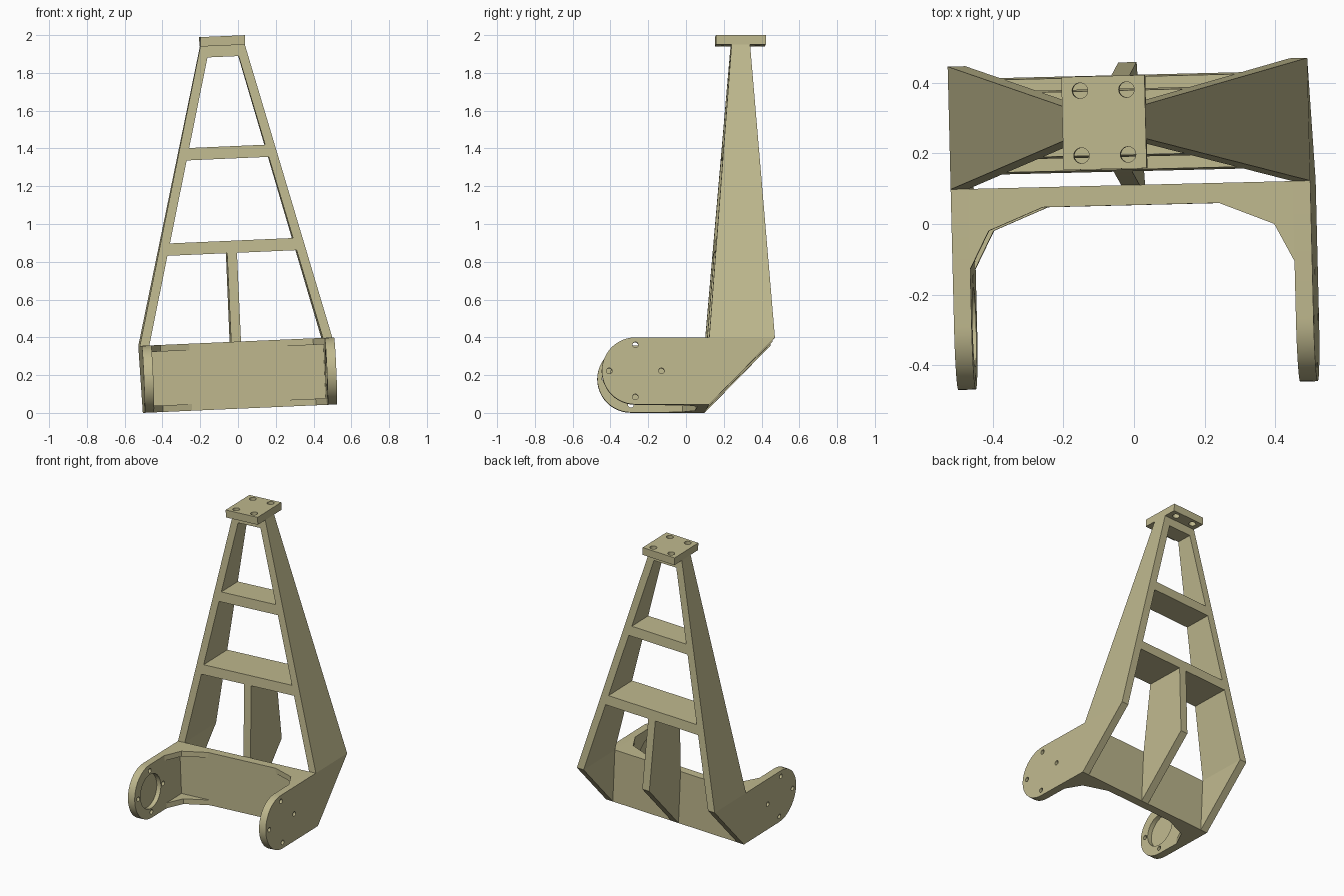
import bpy, bmesh
from math import radians, sin, cos, pi
from mathutils import Matrix

if "Cube" in bpy.data.objects:
    bpy.data.objects.remove(bpy.data.objects["Cube"])

H = 0.355            # height of the base
TOP = 1.924          # underside of the top plate
W, T = 0.51, 0.05    # half width, side panel thickness
WALL = 0.107         # back plane of the base wall
ARM_Y, ARM_R = -0.284, H / 2

# whole model leans slightly
LEAN = (Matrix.Translation((0.008, 0.0035, 0.0225))
        @ Matrix.Rotation(radians(-2.5), 4, 'Y')
        @ Matrix.Rotation(radians(1.4), 4, 'Z'))

paint = bpy.data.materials.new("khaki_paint")
paint.diffuse_color = (0.52, 0.48, 0.27, 1)
paint.use_nodes = True
paint.node_tree.nodes["Principled BSDF"].inputs["Base Color"].default_value = paint.diffuse_color


def rise(z):
    return max(0.0, (z - H) / (TOP - H))


def front_y(z):
    return WALL + rise(z) * (0.235 - WALL)


def back_y(z):
    return 0.455 + rise(z) * (0.333 - 0.455)


def lean_in(z):
    return rise(z) * (W - 0.118)


def solid(name, lower, upper, split=None):
    """Closed solid between two matching point loops."""
    bm = bmesh.new()
    a = [bm.verts.new(p) for p in lower]
    b = [bm.verts.new(p) for p in upper]
    n = len(a)
    bm.faces.new(a[::-1])
    bm.faces.new(b)
    for i in range(n):
        j = (i + 1) % n
        bm.faces.new((a[i], a[j], b[j], b[i]))
    if split:
        for loop in (a, b):
            bmesh.ops.connect_verts(bm, verts=[loop[k] for k in split])
    bmesh.ops.recalc_face_normals(bm, faces=bm.faces)
    return finish(name, bm)


def finish(name, bm):
    me = bpy.data.meshes.new(name)
    bm.to_mesh(me)
    bm.free()
    ob = bpy.data.objects.new(name, me)
    bpy.context.collection.objects.link(ob)
    me.materials.append(paint)
    return ob


def slab(name, pts, z0, z1):
    return solid(name, [(x, y, z0) for x, y in pts], [(x, y, z1) for x, y in pts])


def box(name, x0, x1, y0, y1, z0, z1):
    return slab(name, [(x0, y0), (x1, y0), (x1, y1), (x0, y1)], z0, z1)


def drill(ob, holes, axis):
    """Cut cylinders (centre, radius, length) along an axis."""
    bm = bmesh.new()
    turn = Matrix.Rotation(pi / 2, 4, 'Y') if axis == 'X' else Matrix()
    for c, r, length in holes:
        bmesh.ops.create_cone(bm, cap_ends=True, segments=40, radius1=r, radius2=r,
                              depth=length, matrix=Matrix.Translation(c) @ turn)
    cutter = finish("hole_cutter", bm)
    cutter.hide_render = True
    mod = ob.modifiers.new("holes", 'BOOLEAN')
    mod.operation, mod.solver, mod.object = 'DIFFERENCE', 'EXACT', cutter
    bpy.context.view_layer.objects.active = ob
    bpy.ops.object.modifier_apply(modifier=mod.name)
    bpy.data.objects.remove(cutter)


parts = []

# side panels: rounded arm, wedge foot and leaning leg in one piece
profile = [(WALL, 0), (0.455, H), (back_y(TOP), TOP), (front_y(TOP), TOP), (WALL, H)]
for i in range(25):
    t = pi / 2 + pi * i / 24
    profile.append((ARM_Y + ARM_R * cos(t), ARM_R + ARM_R * sin(t)))
for side, s in (("left", -1), ("right", 1)):
    inner, outer = ([(s * (x - lean_in(z)), y, z) for y, z in profile] for x in (W - T, W))
    panel = solid(side + "_side_panel", inner, outer, split=(1, 4))
    # bearing recess on the inner face and four bolt holes
    holes = [((s * (W - T), ARM_Y, ARM_R), 0.113, 0.06)]
    for k in range(4):
        a = k * pi / 2
        holes.append(((s * (W - T / 2), ARM_Y + 0.138 * cos(a), ARM_R + 0.138 * sin(a)), 0.015, 0.2))
    drill(panel, holes, 'X')
    parts.append(panel)

    # thin corner gussets at the top and bottom of the base
    corner = [(s * x, y) for x, y in ((W - T, -0.12), (0.405, -0.013), (0.25, 0.05), (W - T, 0.05))]
    parts.append(slab(side + "_lower_gusset", corner, 0, 0.035))
    parts.append(slab(side + "_upper_gusset", corner, H - 0.035, H))

# base wall between the arms
parts.append(box("base_wall", -W + T, W - T, 0.05, WALL, 0, H))

# cross bars following the taper of the legs
for name, z0, z1 in (("lower_crossbar", 0.825, 0.89), ("upper_crossbar", 1.325, 1.39),
                     ("head_crossbar", 1.865, TOP)):
    loops = []
    for z in (z0, z1):
        x = W - T - lean_in(z)
        loops.append([(-x, front_y(z), z), (x, front_y(z), z), (x, back_y(z), z), (-x, back_y(z), z)])
    parts.append(solid(name, *loops))

# centre rib
rib = [(WALL, 0), (0.455, H), (back_y(0.825), 0.825), (front_y(0.825), 0.825), (WALL, H)]
parts.append(solid("centre_rib", [(-0.026, y, z) for y, z in rib], [(0.026, y, z) for y, z in rib]))

# top mounting plate with four holes
plate = box("top_plate", -0.118, 0.118, 0.284 - 0.132, 0.284 + 0.132, TOP, TOP + 0.05)
drill(plate, [((sx * 0.066, 0.284 + sy * 0.092, TOP), 0.022, 0.3)
              for sx in (-1, 1) for sy in (-1, 1)], 'Z')
parts.append(plate)

# lean everything and smooth only the round surfaces
bpy.ops.object.select_all(action='DESELECT')
for ob in parts:
    ob.matrix_world = LEAN
    ob.select_set(True)
bpy.context.view_layer.objects.active = parts[0]
bpy.ops.object.shade_smooth_by_angle(angle=radians(10))
